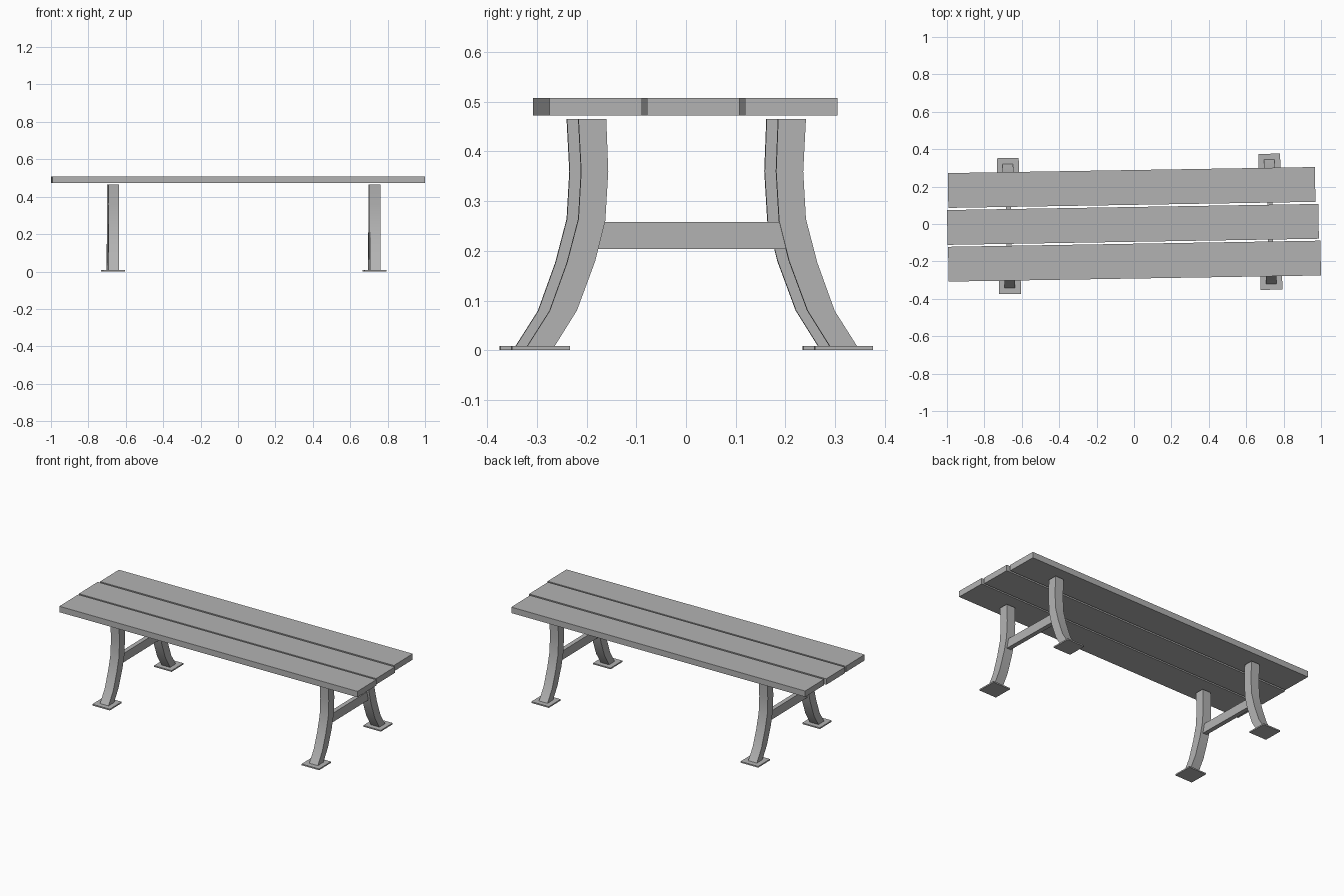
import bpy, bmesh, math
from mathutils import Matrix

if "Cube" in bpy.data.objects:
    bpy.data.objects.remove(bpy.data.objects["Cube"])

TURN = Matrix.Rotation(0.0165, 4, 'Z')   # whole bench sits slightly turned

grey = bpy.data.materials.new("plain grey")
grey.diffuse_color = (0.45, 0.45, 0.45, 1)
grey.use_nodes = True
grey.node_tree.nodes["Principled BSDF"].inputs["Base Color"].default_value = grey.diffuse_color


def finish(name, bm):
    bmesh.ops.recalc_face_normals(bm, faces=bm.faces)
    bm.transform(TURN)
    me = bpy.data.meshes.new(name)
    bm.to_mesh(me)
    bm.free()
    me.materials.append(grey)
    ob = bpy.data.objects.new(name, me)
    bpy.context.collection.objects.link(ob)
    return ob


def box(name, x0, x1, y0, y1, z0, z1):
    bm = bmesh.new()
    bmesh.ops.create_cube(bm, size=1)
    bm.transform(Matrix.Translation(((x0 + x1) / 2, (y0 + y1) / 2, (z0 + z1) / 2))
                 @ Matrix.Diagonal((x1 - x0, y1 - y0, z1 - z0, 1)))
    return finish(name, bm)


# side profile of a leg: (distance from centre, height)
OUTER = [(0.332, 0.008), (0.287, 0.079), (0.252, 0.176), (0.229, 0.264), (0.2235, 0.36), (0.229, 0.465)]
INNER = [(0.173, 0.465), (0.169, 0.36), (0.175, 0.26), (0.195, 0.18), (0.232, 0.08), (0.277, 0.008)]


def leg(name, x, side):
    bm = bmesh.new()
    w = 0.0285
    rings = [[bm.verts.new((x + s * w, side * y, z)) for y, z in OUTER + INNER] for s in (-1, 1)]
    n = len(rings[0])
    for i in range(n):
        j = (i + 1) % n
        bm.faces.new((rings[0][i], rings[0][j], rings[1][j], rings[1][i]))
    # side walls as a strip of quads between outer and inner edge
    for r in rings:
        for i in range(len(OUTER) - 1):
            bm.faces.new((r[i], r[i + 1], r[n - 2 - i], r[n - 1 - i]))
    ob = finish(name, bm)
    bpy.ops.object.select_all(action='DESELECT')
    ob.select_set(True)
    bpy.context.view_layer.objects.active = ob
    bpy.ops.object.shade_smooth_by_angle(angle=math.radians(30))


# seat planks, each a little different in length
for name, x0, x1, y in (("front", -0.996, 0.995, -0.1985),
                        ("middle", -0.9985, 0.987, -0.002),
                        ("back", -0.991, 0.972, 0.1955)):
    box(name + "_seat_plank", x0, x1, y - 0.093, y + 0.093, 0.472, 0.508)

# leg frames: two curved legs, foot plates and a cross bar
for end, x in (("left", -0.669), ("right", 0.729)):
    for part, s in (("front", -1), ("back", 1)):
        leg(f"{part}_{end}_leg", x, s)
        box(f"{part}_{end}_foot_plate", x - 0.0585, x + 0.0585,
            s * 0.305 - 0.0585, s * 0.305 + 0.0585, 0, 0.008)
    box(end + "_cross_bar", x - 0.0135, x + 0.0135, -0.19, 0.19, 0.204, 0.258)
